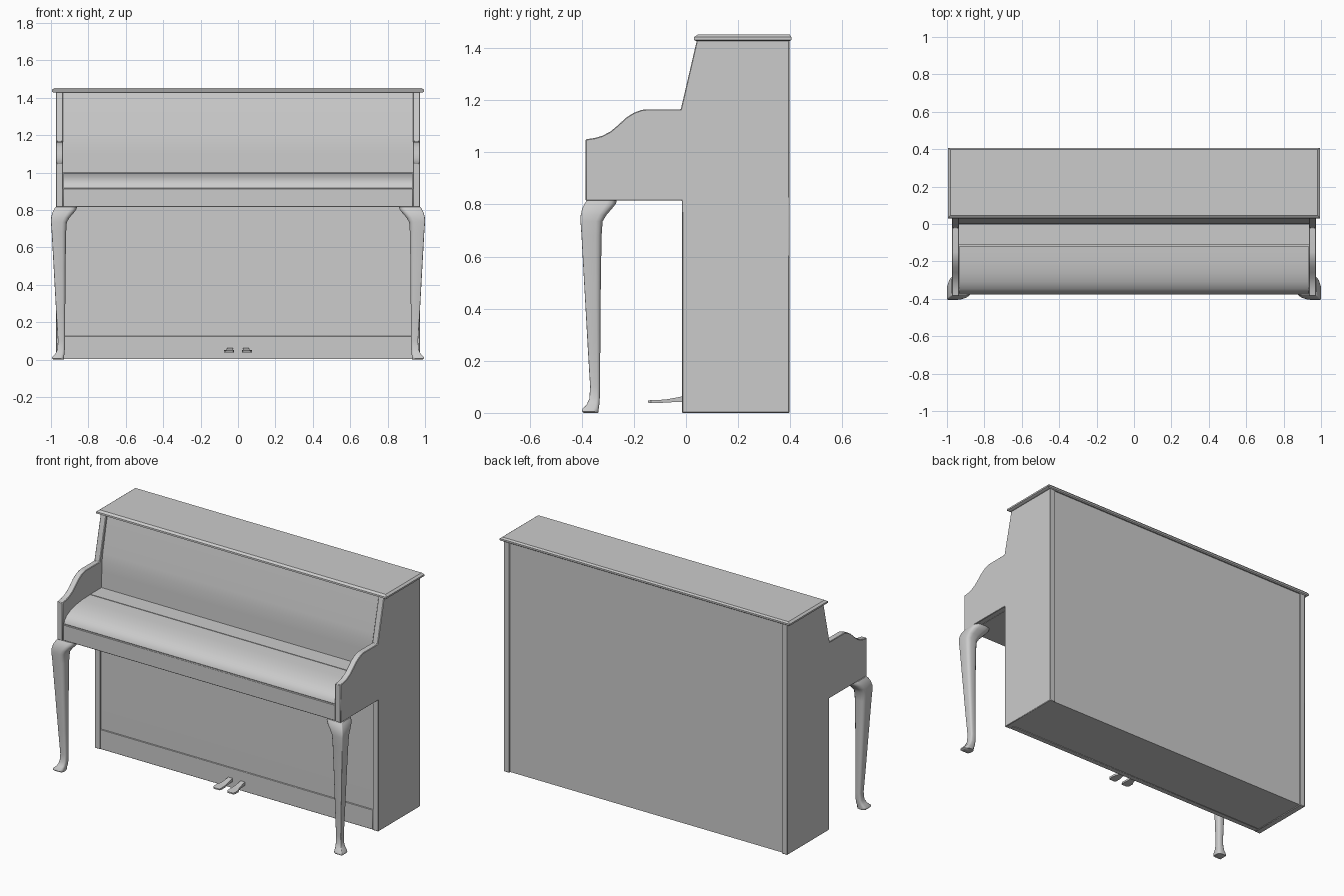
import bpy, bmesh, math

cube = bpy.data.objects.get("Cube")
if cube:
    bpy.data.objects.remove(cube, do_unlink=True)

GREY = (0.6, 0.6, 0.6, 1)
grey = bpy.data.materials.new("plain_grey")
grey.use_nodes = True
grey.diffuse_color = GREY
for node in grey.node_tree.nodes:
    if node.type == 'BSDF_PRINCIPLED':
        node.inputs["Base Color"].default_value = GREY


def finish(name, bm, bevel=0.0, angle=32):
    """Turn a bmesh into a shaded object with an optional edge bevel."""
    bmesh.ops.recalc_face_normals(bm, faces=bm.faces)
    mesh = bpy.data.meshes.new(name)
    bm.to_mesh(mesh)
    bm.free()
    mesh.materials.append(grey)
    for p in mesh.polygons:
        p.use_smooth = True
    mesh.set_sharp_from_angle(angle=math.radians(angle))
    obj = bpy.data.objects.new(name, mesh)
    bpy.context.collection.objects.link(obj)
    if bevel:
        mod = obj.modifiers.new("edge_bevel", 'BEVEL')
        mod.width = bevel
        mod.segments = 1
        mod.limit_method = 'ANGLE'
        mod.angle_limit = math.radians(40)
    return obj


def loft(name, rings, bevel=0.0, angle=32):
    """Skin a list of equally long rings and cap both ends."""
    bm = bmesh.new()
    vs = [[bm.verts.new(p) for p in ring] for ring in rings]
    n = len(vs[0])
    for a, b in zip(vs, vs[1:]):
        for i in range(n):
            j = (i + 1) % n
            bm.faces.new((a[i], a[j], b[j], b[i]))
    bm.faces.new(vs[0])
    bm.faces.new(vs[-1])
    return finish(name, bm, bevel, angle)


def extrude_x(name, profile, x0, x1, bevel=0.0):
    """Sweep a (y, z) profile sideways."""
    return loft(name, [[(x, y, z) for y, z in profile] for x in (x0, x1)], bevel)


def box(name, x0, x1, y0, y1, z0, z1, bevel=0.0):
    return extrude_x(name, [(y0, z0), (y1, z0), (y1, z1), (y0, z1)], x0, x1, bevel)


# Side panels with scrolled arms
side_profile = [(-0.015, 0), (0.397, 0), (0.397, 1.432), (0.042, 1.432),
                (-0.02, 1.165), (-0.15, 1.165), (-0.17, 1.163), (-0.2, 1.152),
                (-0.23, 1.133), (-0.26, 1.105), (-0.29, 1.08), (-0.32, 1.064),
                (-0.35, 1.055), (-0.385, 1.05), (-0.385, 0.815), (-0.015, 0.815)]
for side, s in (("right", -1), ("left", 1)):
    extrude_x(side + "_side_panel", side_profile, s * 0.935, s * 0.973, 0.003)

# Cabinet body with the leaning upper panel
extrude_x("cabinet_body", [(-0.008, 0.004), (0.39, 0.004), (0.39, 1.432), (0.055, 1.432),
                           (0.01, 1.21), (0.002, 1.16), (0, 1.1), (-0.008, 0.815)],
          -0.936, 0.936)
box("toe_board", -0.935, 0.935, -0.014, 0.02, 0.002, 0.125, 0.002)

# Lid with a moulded edge
LID = [(1.427, 0.983, 0.04, 0.398), (1.432, 0.995, 0.03, 0.405),
       (1.442, 0.995, 0.031, 0.405), (1.452, 0.982, 0.045, 0.398)]
loft("lid", [[(-x, y0, z), (x, y0, z), (x, y1, z), (-x, y1, z)]
             for z, x, y0, y1 in LID], angle=15)

# Keyboard shelf, fallboard and key slip
box("key_bed", -0.936, 0.936, -0.365, 0.01, 0.815, 0.91)
box("key_slip", -0.936, 0.936, -0.378, -0.34, 0.815, 0.914, 0.003)
box("fallboard_ledge", -0.936, 0.936, -0.112, 0.01, 0.9, 1.0)
extrude_x("fallboard", [(-0.117, 0.9), (-0.117, 1.0), (-0.2, 0.997), (-0.26, 0.989),
                        (-0.31, 0.975), (-0.345, 0.957), (-0.366, 0.935),
                        (-0.372, 0.917), (-0.365, 0.9)], -0.934, 0.934)

# Curved front legs: height, outer edge, inner edge
LEG = [(0, 0.988, 0.932), (0.006, 0.994, 0.93), (0.016, 0.992, 0.93),
       (0.03, 0.977, 0.928), (0.055, 0.966, 0.926), (0.1, 0.963, 0.925),
       (0.25, 0.972, 0.924), (0.5, 0.986, 0.922), (0.68, 0.996, 0.919),
       (0.735, 1.0, 0.915), (0.76, 0.999, 0.9), (0.785, 0.993, 0.878),
       (0.803, 0.984, 0.864), (0.815, 0.976, 0.861)]


def leg_ring(s, z, outer, inner):
    """Rounded square whose outer front corner is tight."""
    ring = []
    width = outer - inner
    corners = [(outer, outer, 0.06), (inner, outer, 0.3), (inner, inner, 0.35), (outer, inner, 0.3)]
    mid = (outer + inner) / 2
    for k, (u, v, r) in enumerate(corners):
        radius = r * width
        cu = u - math.copysign(radius, u - mid)
        cv = v - math.copysign(radius, v - mid)
        for step in range(4):
            a = math.radians(90 * k + 30 * step)
            ring.append((s * (cu + radius * math.cos(a)), 0.595 - cv - radius * math.sin(a), z))
    return ring


for side, s in (("right", -1), ("left", 1)):
    loft(side + "_front_leg", [leg_ring(s, *row) for row in LEG], angle=50)

# Pedals: depth, inner edge, outer edge, bottom, top
PEDAL = [(0.0, 0.028, 0.058, 0.042, 0.066), (-0.03, 0.028, 0.058, 0.042, 0.06),
         (-0.075, 0.026, 0.062, 0.04, 0.052), (-0.1, 0.022, 0.074, 0.038, 0.05),
         (-0.135, 0.022, 0.074, 0.038, 0.049), (-0.145, 0.028, 0.066, 0.039, 0.047)]
for side, s in (("right", -1), ("left", 1)):
    loft(side + "_pedal", [[(s * a, y, z0), (s * b, y, z0), (s * b, y, z1), (s * a, y, z1)]
                           for y, a, b, z0, z1 in PEDAL])
